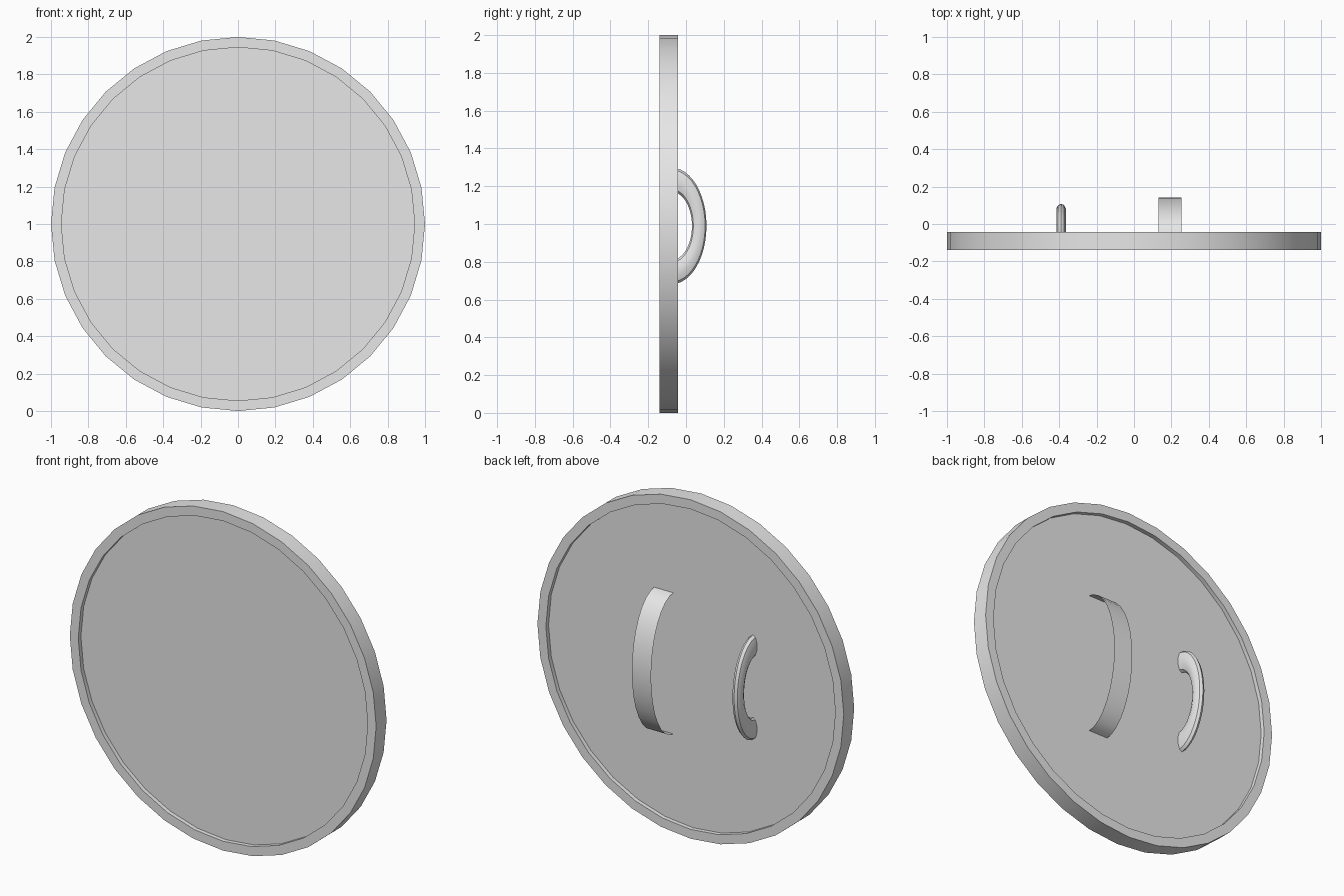
import bpy, bmesh
from math import sin, cos, pi, radians

cube = bpy.data.objects.get("Cube")
if cube:
    bpy.data.objects.remove(cube, do_unlink=True)

grey = bpy.data.materials.new("plain_grey")
grey.use_nodes = True
grey.diffuse_color = (0.8, 0.8, 0.8, 1)
grey.node_tree.nodes["Principled BSDF"].inputs["Base Color"].default_value = (0.8, 0.8, 0.8, 1)


def loft(name, rings, closed=True, caps=False):
    """Skin consecutive rings of points with quads."""
    bm = bmesh.new()
    rows = [[bm.verts.new(p) for p in ring] for ring in rings]
    n = len(rows[0])
    for a, b in zip(rows, rows[1:]):
        for i in range(n if closed else n - 1):
            j = (i + 1) % n
            bm.faces.new((a[i], a[j], b[j], b[i]))
    if caps:
        bm.faces.new(rows[0])
        bm.faces.new(rows[-1])
    bmesh.ops.recalc_face_normals(bm, faces=bm.faces)
    mesh = bpy.data.meshes.new(name)
    bm.to_mesh(mesh)
    bm.free()
    mesh.materials.append(grey)
    obj = bpy.data.objects.new(name, mesh)
    bpy.context.collection.objects.link(obj)
    bpy.ops.object.select_all(action='DESELECT')
    obj.select_set(True)
    bpy.context.view_layer.objects.active = obj
    bpy.ops.object.shade_smooth_by_angle(angle=radians(35))
    return obj


# Round shield body: raised rim with a panel recessed on both faces
SIDES, FRONT, BACK, RECESS, INNER = 32, -0.14, -0.043, 0.025, 0.945
profile = [(INNER, FRONT + RECESS), (INNER, FRONT), (1, FRONT),
           (1, BACK), (INNER, BACK), (INNER, BACK - RECESS)]
loft("shield_body",
     [[(r * sin(2 * pi * i / SIDES), y, 1 + r * cos(2 * pi * i / SIDES))
       for i in range(SIDES)] for r, y in profile], caps=True)

# Both loops start inside the panel and bow out behind it
ROOT_Y, MID_Z = -0.077, 0.99


def arc_point(x, radius, t, squash):
    return (x, ROOT_Y + radius * squash * sin(t), MID_Z + radius * cos(t))


# Hand grip: half of a flattened ring
STEPS, TUBE = 24, 10
grip = []
for k in range(STEPS + 1):
    t = pi * k / STEPS
    grip.append([arc_point(-0.39 + 0.027 * sin(2 * pi * i / TUBE),
                           0.245 + 0.064 * cos(2 * pi * i / TUBE), t, 0.6)
                 for i in range(TUBE)])
loft("hand_grip", grip, caps=True)

# Forearm strap: thin curved band
strap = [[arc_point(x, 0.418, pi * k / 16, 0.52) for x in (0.13, 0.255)]
         for k in range(17)]
loft("arm_strap", strap, closed=False)
